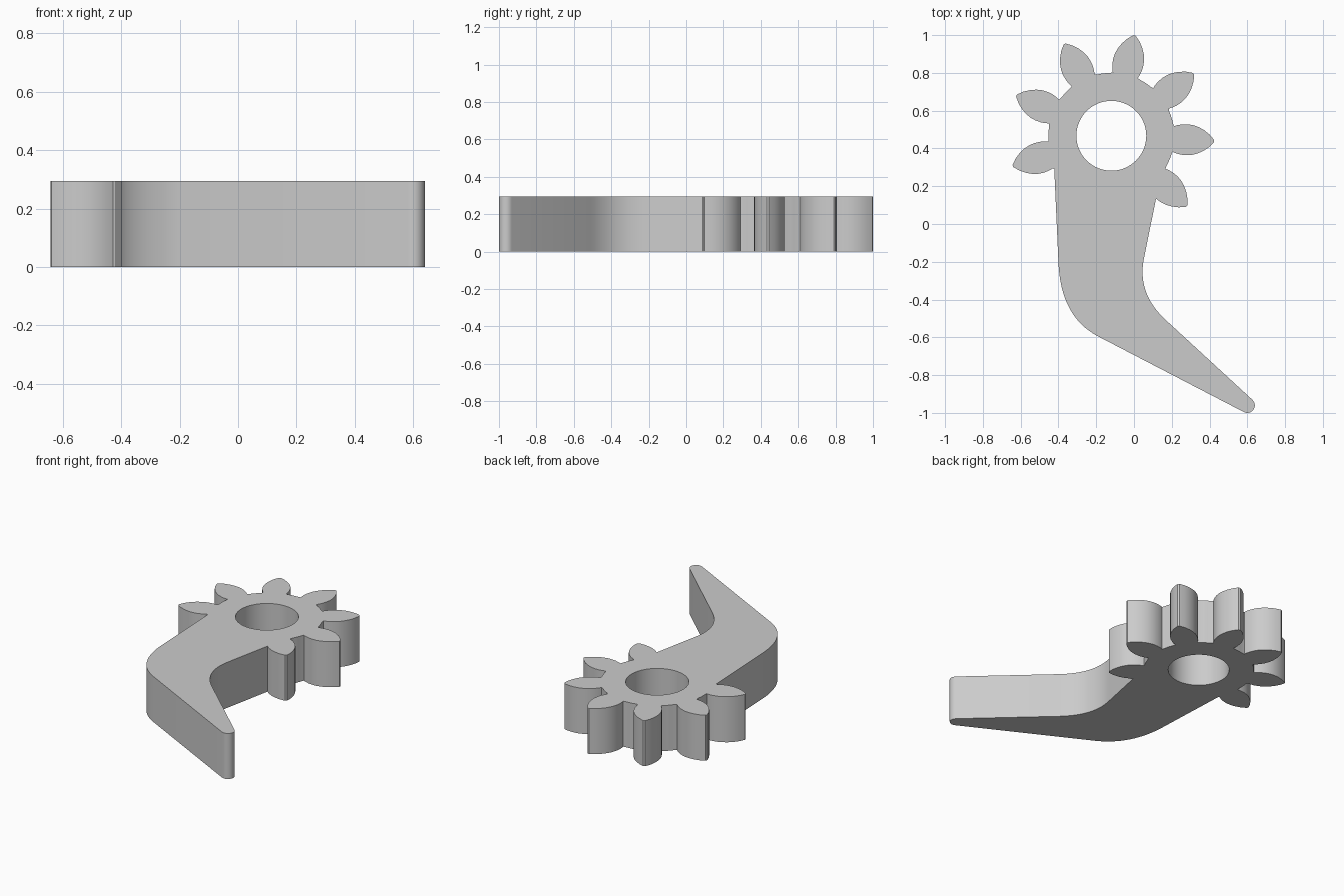
import bpy, bmesh
from math import radians, cos, sin, tau
from mathutils import Vector

if "Cube" in bpy.data.objects:
    bpy.data.objects.remove(bpy.data.objects["Cube"], do_unlink=True)

HEIGHT = 0.295
HUB = Vector((-0.12, 0.467))
HOLE_RADIUS = 0.185
ROOT_RADIUS = 0.333
TEETH = 7
FIRST_TOOTH, TOOTH_STEP = 197, 40
# Half tooth: distance from hub, half width
TOOTH = [(0.329, 0.068), (0.345, 0.074), (0.37, 0.080), (0.40, 0.082),
         (0.43, 0.079), (0.46, 0.070), (0.49, 0.055), (0.52, 0.033), (0.545, 0.006)]


def arc(center, radius, start, end, steps):
    return [Vector(center) + radius * Vector((cos(a), sin(a)))
            for a in (radians(start + (end - start) * i / steps) for i in range(steps + 1))]


def bend(a, b, c, steps=16):
    a, b, c = Vector(a), Vector(b), Vector(c)
    return [a.lerp(b, i / steps).lerp(b.lerp(c, i / steps), i / steps) for i in range(steps + 1)]


def tooth(angle, skip_start=0, skip_end=0):
    axis = Vector((cos(radians(angle)), sin(radians(angle))))
    side = Vector((-axis.y, axis.x))
    rising = [HUB + axis * r + side * w for r, w in TOOTH[skip_start:]]
    falling = [HUB + axis * r - side * w for r, w in reversed(TOOTH[skip_end:])]
    return rising, falling


# Toothed rim, clockwise; the outer flanks blend into the arm
outline = []
for i in range(TEETH):
    angle = FIRST_TOOTH - i * TOOTH_STEP
    rising, falling = tooth(angle)
    if i == 0:
        # the first tooth's lower flank lies before its tip going clockwise
        rising = tooth(angle, skip_start=1)[0]
    if i == TEETH - 1:
        falling = tooth(angle, skip_end=3)[1]
    outline += rising + falling
    if i < TEETH - 1:
        outline += arc(HUB, ROOT_RADIUS, angle - 14, angle - TOOTH_STEP + 14, 3)

# Bent, tapering arm with rounded end
outline += bend((0.055, -0.17), (0.01, -0.364), (0.17, -0.51))
outline += arc((0.60, -0.96), 0.04, 46, -117, 10)
outline += bend((-0.19, -0.595), (-0.39, -0.49), (-0.40, -0.20))
outline.append(Vector((-0.422, 0.29)))

# The first tooth's far flank starts at its root beside the arm
hole = arc(HUB, HOLE_RADIUS, 0, 360, 64)[:-1]

bm = bmesh.new()
edges = []
for loop in (outline, hole):
    verts = [bm.verts.new((p.x, p.y, 0)) for p in loop]
    edges += [bm.edges.new((v, verts[(i + 1) % len(verts)])) for i, v in enumerate(verts)]
bmesh.ops.triangle_fill(bm, edges=edges, use_beauty=True, use_dissolve=False)
top = bmesh.ops.extrude_face_region(bm, geom=bm.faces[:])["geom"]
bmesh.ops.translate(bm, verts=[g for g in top if isinstance(g, bmesh.types.BMVert)],
                    vec=(0, 0, HEIGHT))
bmesh.ops.recalc_face_normals(bm, faces=bm.faces[:])

mesh = bpy.data.meshes.new("toothed_lever")
bm.to_mesh(mesh)
bm.free()
lever = bpy.data.objects.new("toothed_lever", mesh)
bpy.context.collection.objects.link(lever)

# Plain grey finish
grey = bpy.data.materials.new("light grey")
grey.use_nodes = True
color = (0.6, 0.6, 0.6, 1)
grey.diffuse_color = color
grey.node_tree.nodes["Principled BSDF"].inputs["Base Color"].default_value = color
mesh.materials.append(grey)

bpy.ops.object.select_all(action="DESELECT")
lever.select_set(True)
bpy.context.view_layer.objects.active = lever
bpy.ops.object.shade_smooth_by_angle(angle=radians(30))
